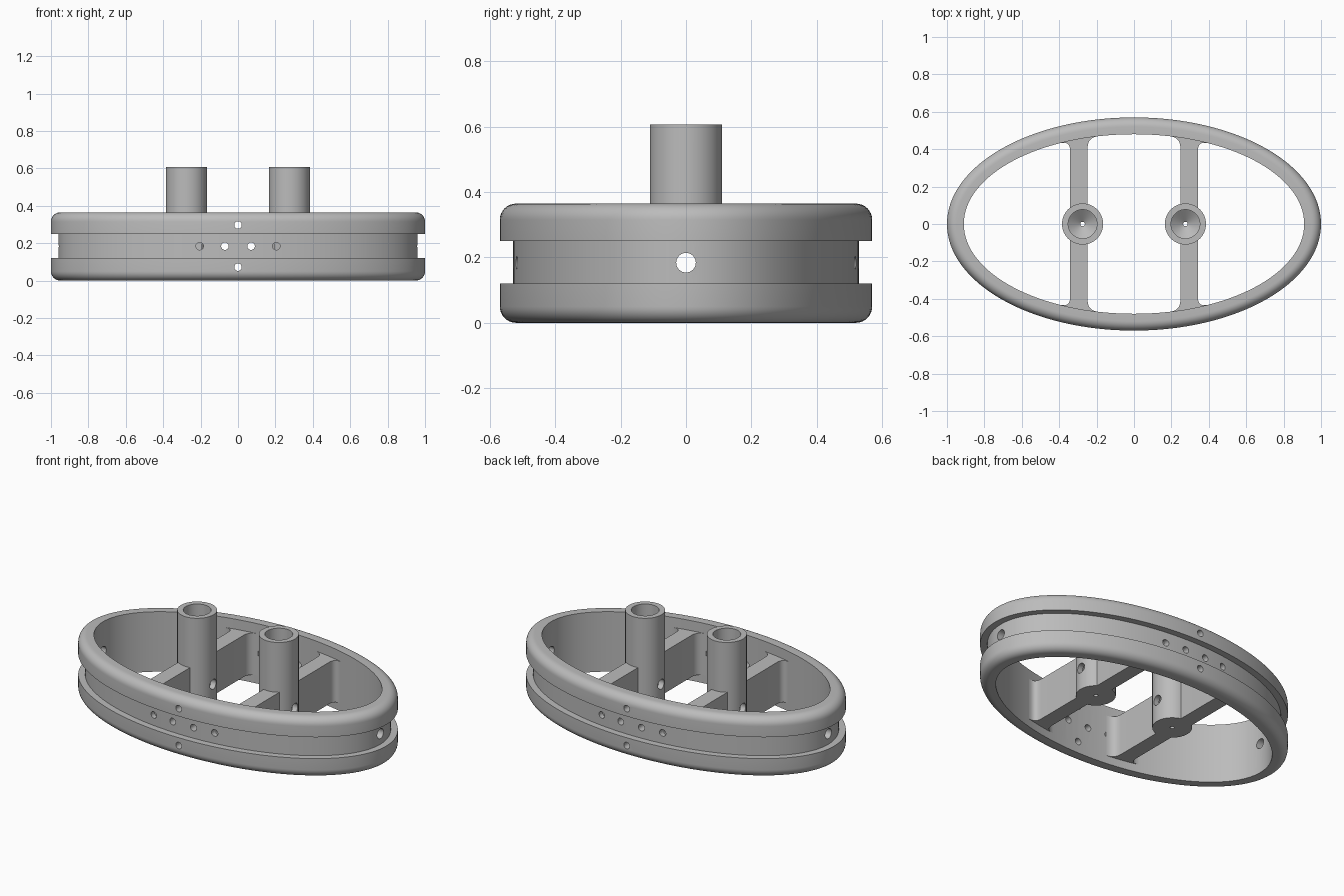
import bpy
import bmesh
from math import cos, sin, pi, sqrt, radians

if "Cube" in bpy.data.objects:
    bpy.data.objects.remove(bpy.data.objects["Cube"], do_unlink=True)

grey = bpy.data.materials.new("plain grey")
grey.use_nodes = True
COLOUR = (0.5, 0.5, 0.5, 1)
grey.diffuse_color = COLOUR
grey.node_tree.nodes["Principled BSDF"].inputs["Base Color"].default_value = COLOUR

A, B = 1.0, 0.57          # outer half axes of the oval
WALL = 0.09               # wall thickness
HEIGHT, MID = 0.365, 0.184
BASE, RIB_TOP, TUBE_TOP = 0.05, 0.304, 0.607
TUBE_X = 0.275


def finish(name, bm):
    bmesh.ops.recalc_face_normals(bm, faces=bm.faces)
    mesh = bpy.data.meshes.new(name)
    bm.to_mesh(mesh)
    bm.free()
    mesh.materials.append(grey)
    obj = bpy.data.objects.new(name, mesh)
    bpy.context.collection.objects.link(obj)
    return obj


def select(obj):
    bpy.ops.object.select_all(action='DESELECT')
    obj.select_set(True)
    bpy.context.view_layer.objects.active = obj


def sweep(name, profile, a, b, cx=0, n=128):
    """Sweep a closed (inset, z) profile around an ellipse of half axes a, b."""
    bm = bmesh.new()
    rings = []
    for i in range(n):
        t = 2 * pi * i / n
        rings.append([bm.verts.new((cx + (a - d) * cos(t), (b - d) * sin(t), z))
                      for d, z in profile])
    m = len(profile)
    for i in range(n):
        r, s = rings[i], rings[(i + 1) % n]
        for j in range(m):
            k = (j + 1) % m
            bm.faces.new((r[j], s[j], s[k], r[k]))
    return finish(name, bm)


def drill(obj, holes):
    """Cut round holes given as (axis, centre, radius)."""
    for axis, centre, radius in holes:
        turn = (radians(90), 0, 0) if axis == 'y' else (0, radians(90), 0)
        bpy.ops.mesh.primitive_cylinder_add(vertices=32, radius=radius, depth=3,
                                            location=centre, rotation=turn)
        cutter = bpy.context.object
        cutter.hide_render = True
        cutter.data.materials.append(grey)
        mod = obj.modifiers.new("hole", 'BOOLEAN')
        mod.operation, mod.solver, mod.object = 'DIFFERENCE', 'EXACT', cutter
        select(obj)
        bpy.ops.object.modifier_apply(modifier=mod.name)
        bpy.data.objects.remove(cutter, do_unlink=True)


def smooth(obj):
    select(obj)
    bpy.ops.object.shade_smooth_by_angle(angle=radians(30))


# Oval body with rounded outer rims and a groove round the middle
ROUND, GROOVE, LOW, HIGH = 0.05, 0.04, 0.12, 0.25
arc = [(ROUND * (1 - sin(i * pi / 16)), ROUND * (1 - cos(i * pi / 16)))
       for i in range(9)]
profile = ([(WALL, 0)] + arc
           + [(0, LOW), (GROOVE, LOW), (GROOVE, HIGH), (0, HIGH)]
           + [(d, HEIGHT - z) for d, z in reversed(arc)]
           + [(WALL, HEIGHT)])
body = sweep("oval_body", profile, A, B)
pin_holes = [('y', (x, 0, MID), 0.02) for x in (-0.205, -0.07, 0.07, 0.205)]
pin_holes += [('y', (0, 0, z), 0.02) for z in (0.072, 0.297)]
drill(body, pin_holes + [('x', (0, 0, MID), 0.03)])
smooth(body)

# Hollow posts with a conical floor and a small drain hole
R, BORE, DRAIN = 0.11, 0.077, 0.012
post = [(0, BASE), (0, TUBE_TOP), (R - BORE, TUBE_TOP), (R - BORE, 0.13),
        (R - DRAIN, 0.08), (R - DRAIN, BASE)]
for side, label in ((1, "left"), (-1, "right")):
    tube = sweep(label + "_post", post, R, R, side * TUBE_X, 64)
    drill(tube, [('x', (0, 0, MID), 0.03)])
    smooth(tube)


# Ribs from each post to the body, flared where they meet the wall
def wall_y(x):
    return (B - WALL) * sqrt(1 - (x / (A - WALL)) ** 2)


def flare(edge, out, r=0.055, n=8):
    """Curve from the rib's side to the inner wall, ending inside the wall."""
    p0 = (edge, wall_y(edge) - r)
    p1 = (edge, wall_y(edge))
    p2 = (edge + out * r, wall_y(edge + out * r))
    pts = []
    for i in range(n + 1):
        t = i / n
        pts.append(tuple((1 - t) ** 2 * u + 2 * t * (1 - t) * v + t * t * w
                         for u, v, w in zip(p0, p1, p2)))
    return pts + [(p2[0], p2[1] + 0.02)]


INNER, OUTER, START = 0.248, 0.341, 0.08
outline = ([(INNER, START)] + flare(INNER, -1)
           + list(reversed(flare(OUTER, 1))) + [(OUTER, START)])
for sx, label in ((1, "left"), (-1, "right")):
    for sy, end in ((-1, "front"), (1, "back")):
        bm = bmesh.new()
        face = bm.faces.new([bm.verts.new((sx * x, sy * y, BASE)) for x, y in outline])
        solid = bmesh.ops.extrude_face_region(bm, geom=[face])
        top = [v for v in solid["geom"] if isinstance(v, bmesh.types.BMVert)]
        bmesh.ops.translate(bm, verts=top, vec=(0, 0, RIB_TOP - BASE))
        smooth(finish(label + "_" + end + "_rib", bm))
